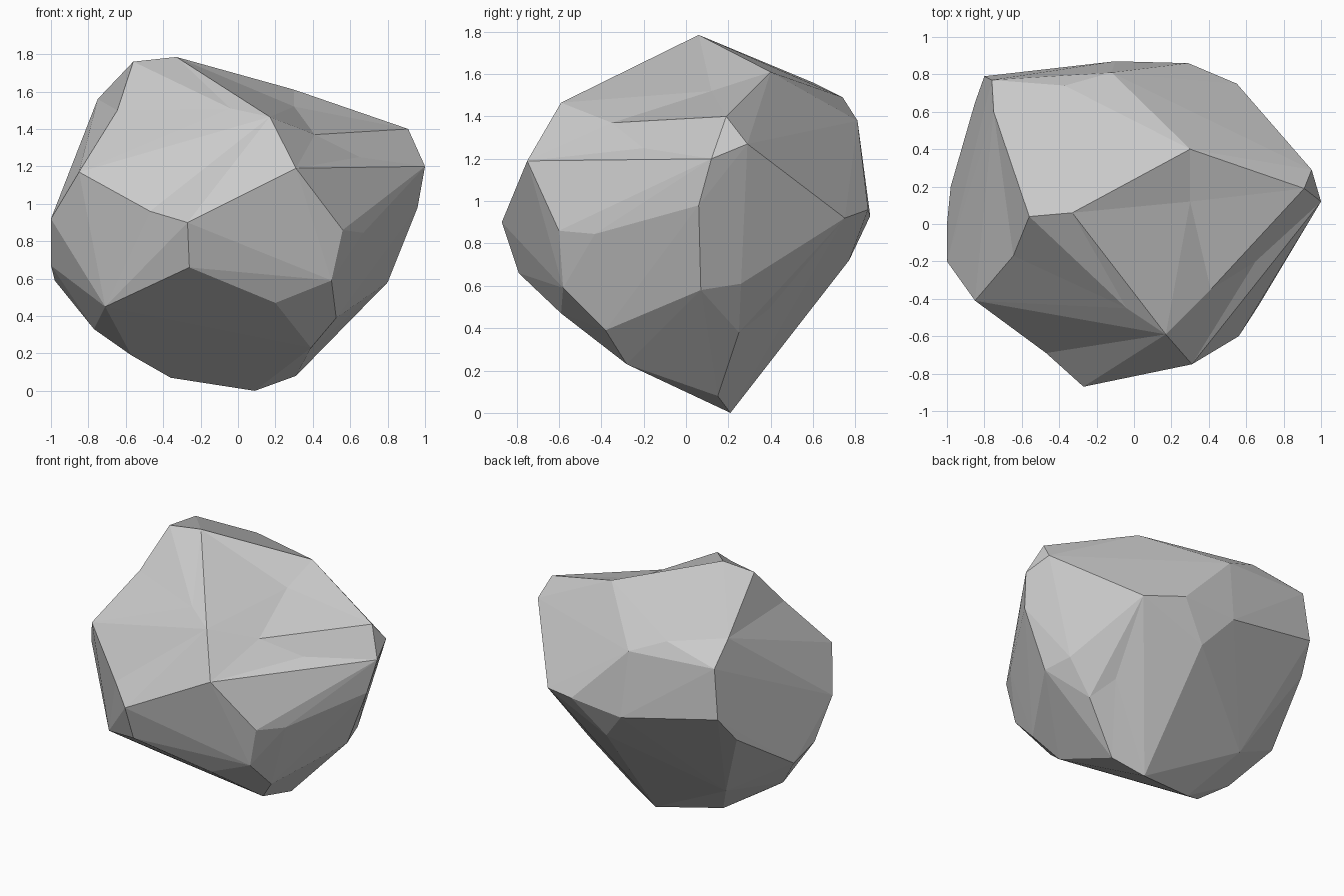
import bpy, bmesh
from mathutils import Vector
from mathutils.geometry import intersect_point_line

if "Cube" in bpy.data.objects:
    bpy.data.objects.remove(bpy.data.objects["Cube"])

# Rough corners of the stone, in bands from the ground up
base = [(.09, .21, 0), (-.36, .10, .07), (.31, .15, .08), (-.57, -.05, .19),
        (.39, -.28, .23), (-.77, .02, .33), (-.57, .37, .35), (.06, .49, .38),
        (.58, .25, .38), (.525, -.38, .39), (-.71, -.42, .45), (.2, -.59, .47)]
middle = [(.8, .07, .58), (.5, -.58, .59), (-.98, .2, .59), (.75, .26, .61),
          (-.26, -.79, .66), (-1, 0, .67), (.6, .5, .7), (.08, .77, .72),
          (.67, -.43, .845), (.56, -.6, .86), (-.85, .65, .89), (-.27, -.87, .9),
          (-1, -.2, .92), (.55, .75, .92), (-.1, .87, .93), (.29, .86, .96),
          (.96, .06, .98)]
crown = [(-.8, .79, 1.07), (-.85, -.41, 1.17), (.31, -.75, 1.19), (1, .12, 1.2),
         (.95, .29, 1.27), (-.12, .81, 1.38), (.91, .19, 1.4), (-.76, .77, 1.41),
         (.17, -.59, 1.465), (-.37, .74, 1.49), (-.75, .6, 1.56), (.3, .4, 1.61),
         (-.56, .04, 1.76), (-.33, .06, 1.785)]
# Hollows: the nearest ridge is broken and pressed in to each point
hollows = [(.3, .12, 1.52), (-.04, -.45, 1.51), (.41, -.35, 1.37), (.65, -.2, 1.25),
           (-.645, -.17, 1.5), (-.47, -.69, .96), (.48, .39, .49)]


def gap(edge, p):
    """Distance from a point to an edge."""
    a, b = (v.co for v in edge.verts)
    t = intersect_point_line(p, a, b)[1]
    return (p - a.lerp(b, min(max(t, 0), 1))).length


# Faceted stone body
bm = bmesh.new()
for p in base + middle + crown:
    bm.verts.new(p)
bmesh.ops.convex_hull(bm, input=bm.verts)
loose = [v for v in bm.verts if not v.link_faces]
bmesh.ops.delete(bm, geom=loose, context='VERTS')
bmesh.ops.triangulate(bm, faces=bm.faces)

for h in map(Vector, hollows):
    ridge = min(bm.edges, key=lambda e: gap(e, h))
    cut = bmesh.ops.subdivide_edges(bm, edges=[ridge], cuts=1)
    mid = next(g for g in cut["geom_inner"] if isinstance(g, bmesh.types.BMVert))
    mid.co = h

bmesh.ops.triangulate(bm, faces=bm.faces)
bmesh.ops.recalc_face_normals(bm, faces=bm.faces)
mesh = bpy.data.meshes.new("boulder")
bm.to_mesh(mesh)
bm.free()
bpy.context.collection.objects.link(bpy.data.objects.new("boulder", mesh))
